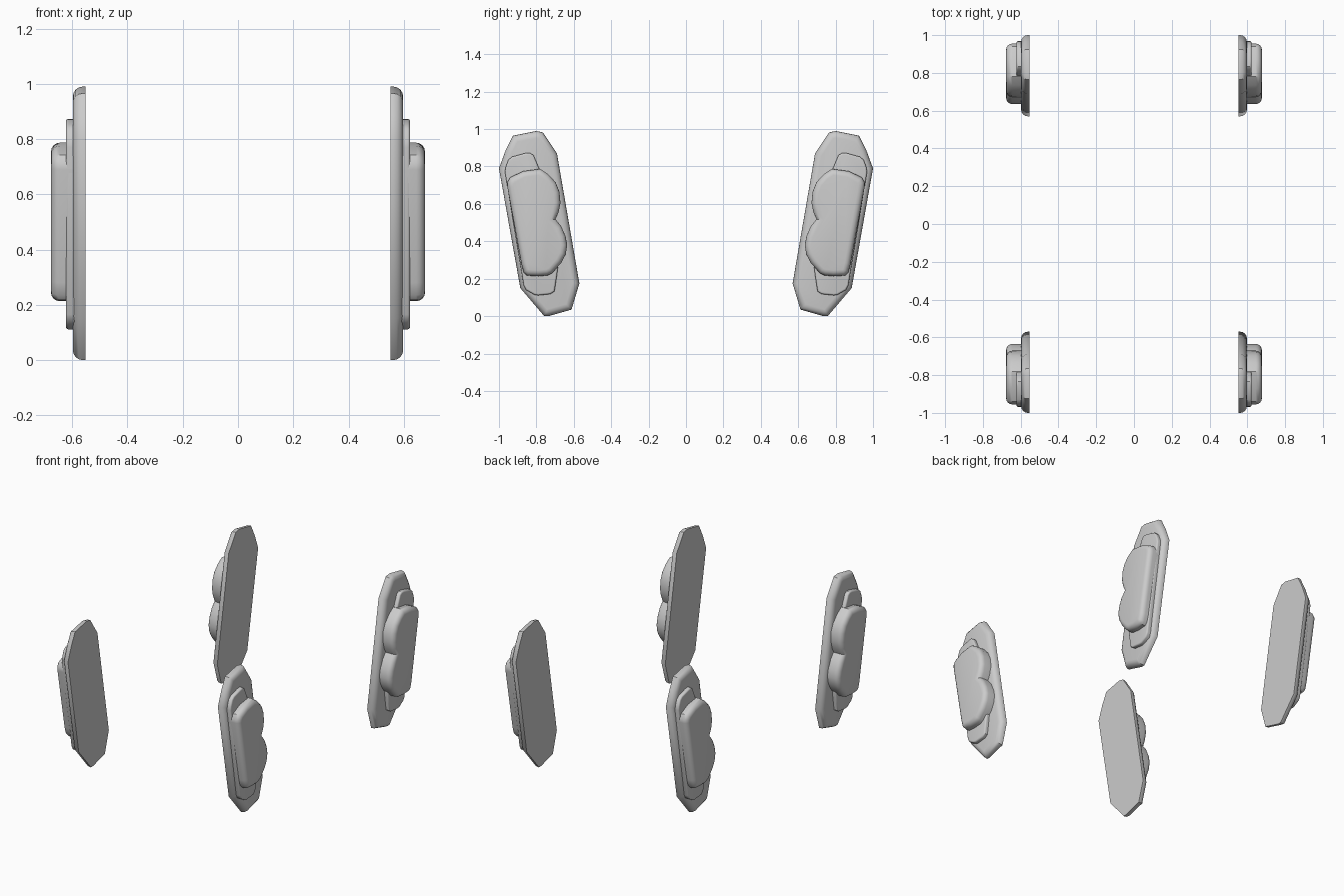
import bpy, bmesh

if "Cube" in bpy.data.objects:
    bpy.data.objects.remove(bpy.data.objects["Cube"])

# Side profiles (y, z) of the three layers of one corner piece
PLATE = [(.80, .99), (.925, .965), (.965, .885), (1.0, .79), (.886, .15), (.758, 0),
         (.735, 0), (.612, .035), (.57, .175), (.69, .87), (.765, .982)]
BAND = [(.835, .873), (.86, .871), (.93, .852), (.95, .835), (.965, .795), (.968, .77),
        (.868, .165), (.855, .14), (.81, .114), (.79, .111), (.725, .118), (.703, .133),
        (.69, .22), (.68, .30), (.76, .74), (.79, .80), (.815, .86)]
PAD = [(.78, .787), (.735, .757), (.697, .715), (.677, .665), (.671, .605), (.681, .555),
       (.698, .518), (.668, .482), (.645, .43), (.635, .38), (.643, .33), (.667, .285),
       (.715, .23), (.74, .218), (.79, .213), (.85, .217), (.868, .235), (.88, .28),
       (.955, .69), (.955, .715), (.94, .742), (.87, .775)]


def layer(name, profile, x0, x1, radius, sx, sy):
    """Extrude a side profile outward in x and round its outer rim."""
    bm = bmesh.new()
    inner = [bm.verts.new((sx * x0, sy * y, z)) for y, z in profile]
    outer = [bm.verts.new((sx * x1, sy * y, z)) for y, z in profile]
    n = len(profile)
    bm.faces.new(inner)
    cap = bm.faces.new(outer)
    for i in range(n):
        j = (i + 1) % n
        bm.faces.new((inner[i], inner[j], outer[j], outer[i]))
    bmesh.ops.recalc_face_normals(bm, faces=bm.faces[:])
    bmesh.ops.bevel(bm, geom=list(cap.edges), offset=radius, segments=4,
                    profile=.5, affect='EDGES', clamp_overlap=True)
    bmesh.ops.recalc_face_normals(bm, faces=bm.faces[:])
    me = bpy.data.meshes.new(name)
    bm.to_mesh(me)
    bm.free()
    ob = bpy.data.objects.new(name, me)
    bpy.context.collection.objects.link(ob)
    bpy.ops.object.select_all(action='DESELECT')
    ob.select_set(True)
    bpy.context.view_layer.objects.active = ob
    bpy.ops.object.shade_smooth_by_angle(angle=.6)


# Four mirrored corners: backing plate, middle band, outer pad
for sx, side in ((1, "right"), (-1, "left")):
    for sy, end in ((1, "back"), (-1, "front")):
        tag = f"{end}_{side}"
        layer(f"backing_plate_{tag}", PLATE, .552, .598, .036, sx, sy)
        layer(f"middle_band_{tag}", BAND, .59, .623, .01, sx, sy)
        layer(f"outer_pad_{tag}", PAD, .595, .677, .032, sx, sy)
